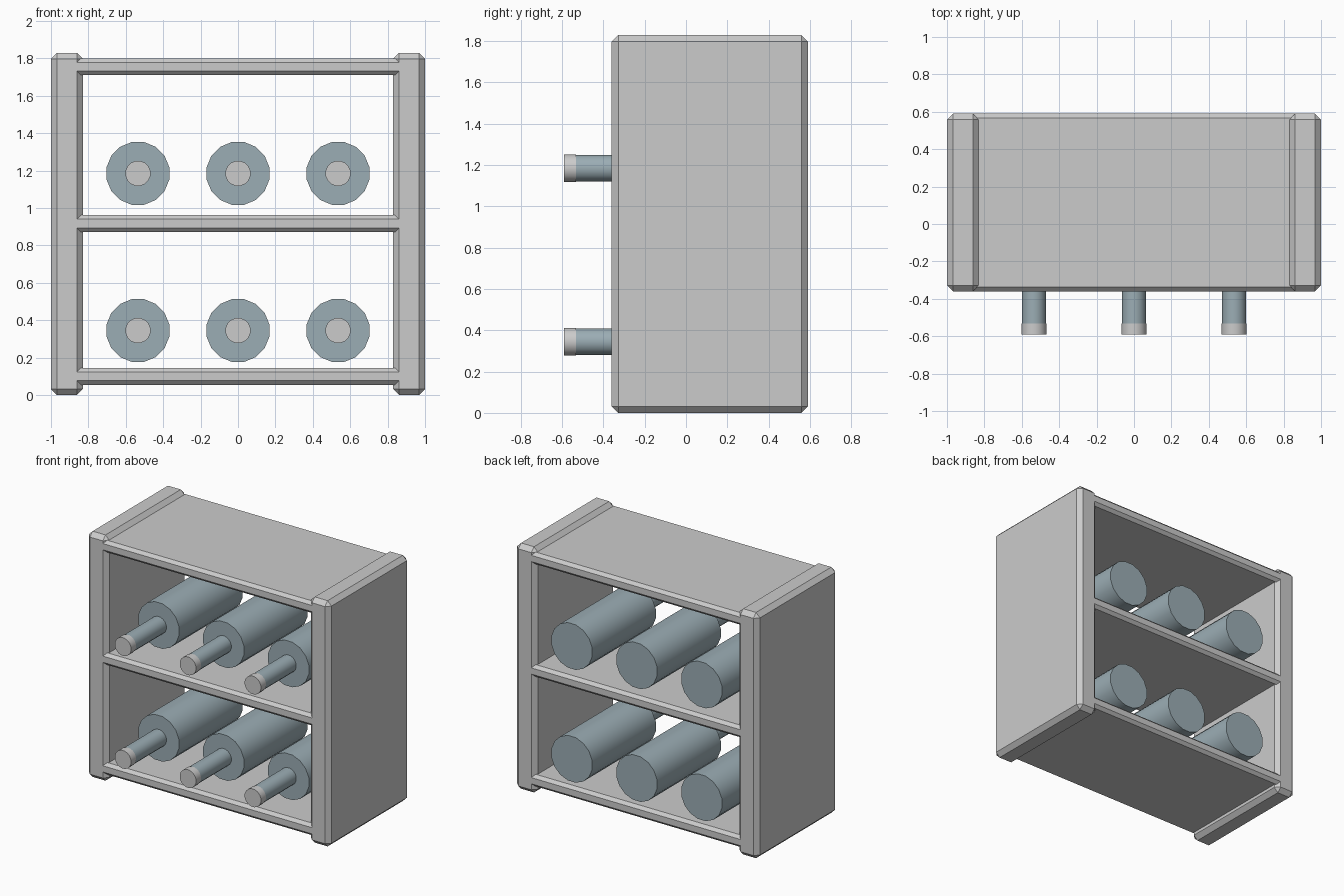
import bpy
from math import pi

if "Cube" in bpy.data.objects:
    bpy.data.objects.remove(bpy.data.objects["Cube"])

glass = bpy.data.materials.new("bottle_glass")
glass.diffuse_color = (0.33, 0.42, 0.46, 1)
glass.use_nodes = True
glass.node_tree.nodes["Principled BSDF"].inputs["Base Color"].default_value = glass.diffuse_color

Y0, Y1 = -0.36, 0.59      # rack front and back
SIDES = 16


def board(name, x0, x1, z0, z1, bevel):
    """Chamfered board running the full depth of the rack."""
    bpy.ops.mesh.primitive_cube_add(
        size=1, location=((x0 + x1) / 2, (Y0 + Y1) / 2, (z0 + z1) / 2))
    ob = bpy.context.object
    ob.name = name
    ob.scale = (x1 - x0, Y1 - Y0, z1 - z0)
    bpy.ops.object.transform_apply(location=False, rotation=False, scale=True)
    mod = ob.modifiers.new("chamfer", 'BEVEL')
    mod.width = bevel
    mod.segments = 1
    return ob


def rod(name, x, z, radius, y0, y1, mat=None):
    """Cylinder lying along y."""
    bpy.ops.mesh.primitive_cylinder_add(
        vertices=SIDES, radius=radius, depth=y1 - y0,
        location=(x, (y0 + y1) / 2, z), rotation=(pi / 2, pi / SIDES, 0))
    ob = bpy.context.object
    ob.name = name
    bpy.ops.object.shade_smooth_by_angle(angle=pi / 6)
    if mat:
        ob.data.materials.append(mat)
    return ob


# Side panels
board("left_side_panel", -1.0, -0.83, 0, 1.83, 0.032)
board("right_side_panel", 0.83, 1.0, 0, 1.83, 0.032)

# Shelves, ends let into the side panels
for name, z in (("bottom_shelf", 0.055), ("middle_shelf", 0.872), ("top_shelf", 1.71)):
    board(name, -0.91, 0.91, z, z + 0.09, 0.022)

# Bottles lying on their sides, necks to the front
for row, z in (("lower", 0.345), ("upper", 1.185)):
    for col, x in (("left", -0.535), ("middle", 0), ("right", 0.535)):
        tag = f"{row}_{col}"
        rod(f"bottle_body_{tag}", x, z, 0.171, -0.17, 0.58, glass)
        rod(f"bottle_neck_{tag}", x, z, 0.065, -0.55, -0.16, glass)
        rod(f"bottle_cap_{tag}", x, z, 0.068, -0.59, -0.532)
